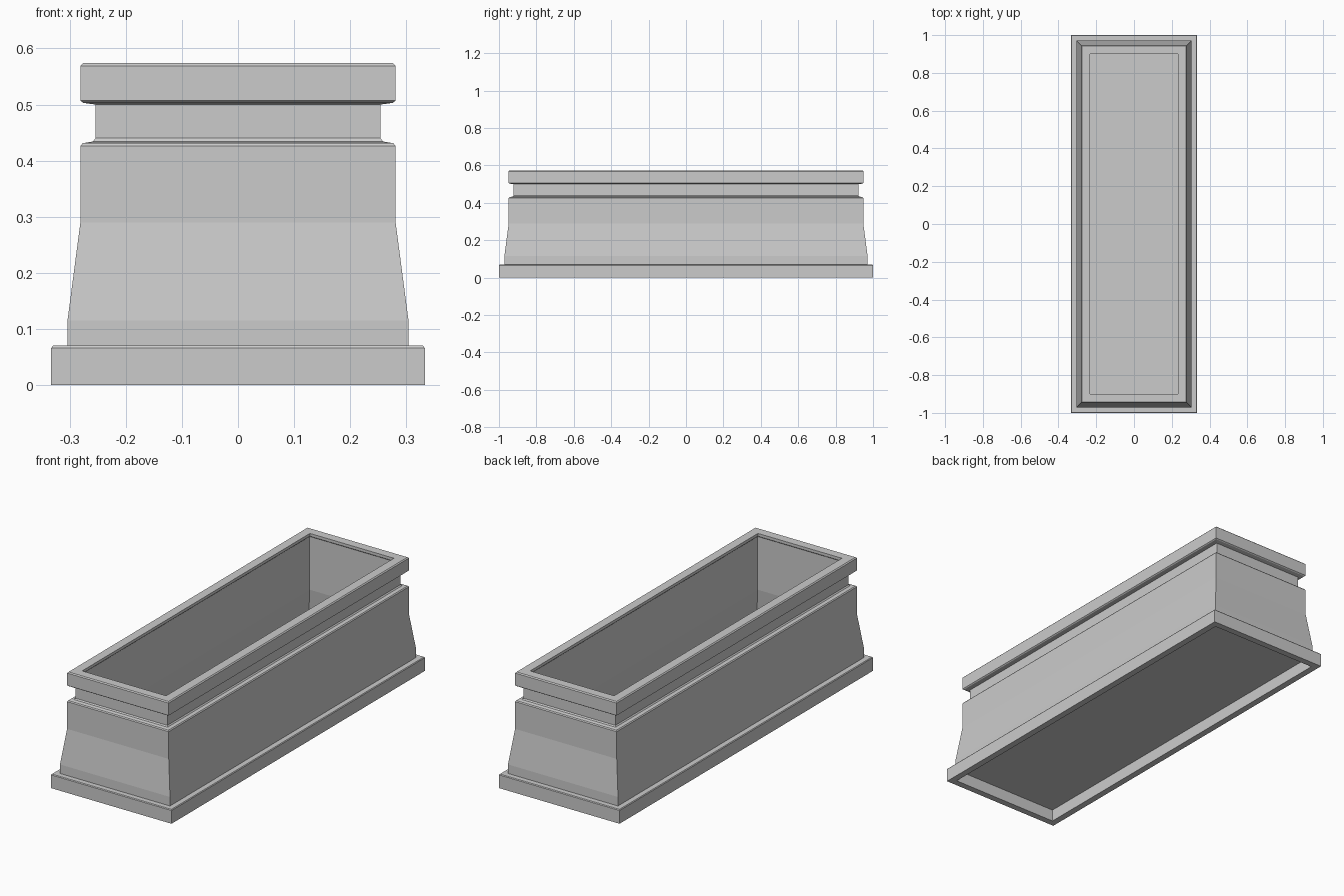
import bpy
import bmesh

if "Cube" in bpy.data.objects:
    bpy.data.objects.remove(bpy.data.objects["Cube"])

EXTRA = 0.667  # how much longer the half-length (y) is than the half-width (x)


def sweep(name, profile, cap_start=False, cap_end=False):
    """Sweep a (half width, height) profile around the rectangular plan."""
    bm = bmesh.new()
    rings = []
    for w, z in profile:
        rings.append([bm.verts.new((sx * w, sy * (w + EXTRA), z))
                      for sx, sy in ((-1, -1), (1, -1), (1, 1), (-1, 1))])
    for a, b in zip(rings, rings[1:]):
        for i in range(4):
            j = (i + 1) % 4
            bm.faces.new((a[i], a[j], b[j], b[i]))
    if cap_start:
        bm.faces.new(rings[0][::-1])
    if cap_end:
        bm.faces.new(rings[-1])
    mesh = bpy.data.meshes.new(name)
    bm.to_mesh(mesh)
    bm.free()
    obj = bpy.data.objects.new(name, mesh)
    bpy.context.collection.objects.link(obj)
    return obj


# Plinth: recessed underside, foot ring, outer band and top ledge
sweep("plinth", [(0.300, 0.060), (0.300, 0.0), (0.333, 0.0), (0.333, 0.066),
                 (0.330, 0.070), (0.304, 0.070)], cap_start=True)

# Flared body, neck groove, rim and inner walls down to the planter floor
sweep("planter_body", [
    (0.304, 0.070), (0.304, 0.115), (0.281, 0.290),          # flared wall
    (0.281, 0.426), (0.277, 0.431), (0.259, 0.434),          # shoulder
    (0.254, 0.440), (0.254, 0.500),                          # neck
    (0.276, 0.503), (0.281, 0.507), (0.281, 0.569), (0.276, 0.574),  # rim
    (0.232, 0.574), (0.232, 0.560), (0.236, 0.556),          # inner lip
    (0.236, 0.290), (0.257, 0.115), (0.257, 0.070),          # inner wall
], cap_end=True)
